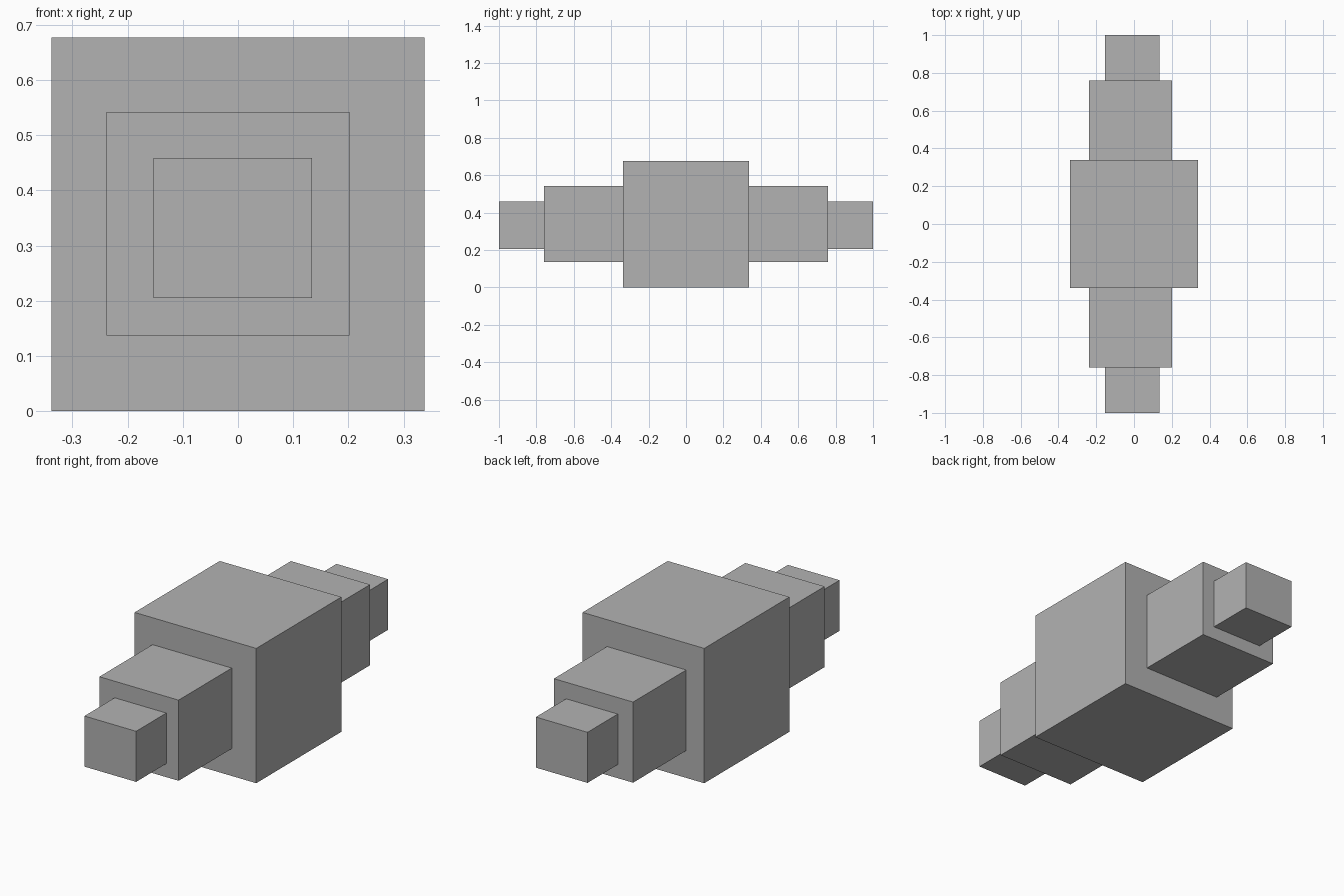
import bpy

cube = bpy.data.objects.get("Cube")
if cube:
    bpy.data.objects.remove(cube, do_unlink=True)

# Single plain grey
grey = bpy.data.materials.new("plain_grey")
grey.use_nodes = True
colour = (0.448, 0.448, 0.448, 1)
grey.diffuse_color = colour
grey.node_tree.nodes["Principled BSDF"].inputs["Base Color"].default_value = colour


def block(name, low, high):
    """Box spanning two opposite corners."""
    bpy.ops.mesh.primitive_cube_add(size=1)
    obj = bpy.context.object
    obj.name = name
    obj.location = [(a + b) / 2 for a, b in zip(low, high)]
    obj.scale = [b - a for a, b in zip(low, high)]
    bpy.ops.object.transform_apply(location=True, rotation=False, scale=True)
    obj.data.materials.append(grey)
    return obj


# Large central block
block("central_block", (-0.338, -0.338, 0), (0.338, 0.338, 0.677))

# Stepped blocks, repeated at the front and back
for end, side in (("front", -1), ("back", 1)):
    for name, x0, x1, z0, z1, inner, outer in (
        ("middle_step", -0.238, 0.202, 0.137, 0.542, 0.338, 0.76),
        ("end_step", -0.153, 0.134, 0.205, 0.459, 0.76, 1.0),
    ):
        y0, y1 = sorted((side * inner, side * outer))
        block(f"{end}_{name}", (x0, y0, z0), (x1, y1, z1))
